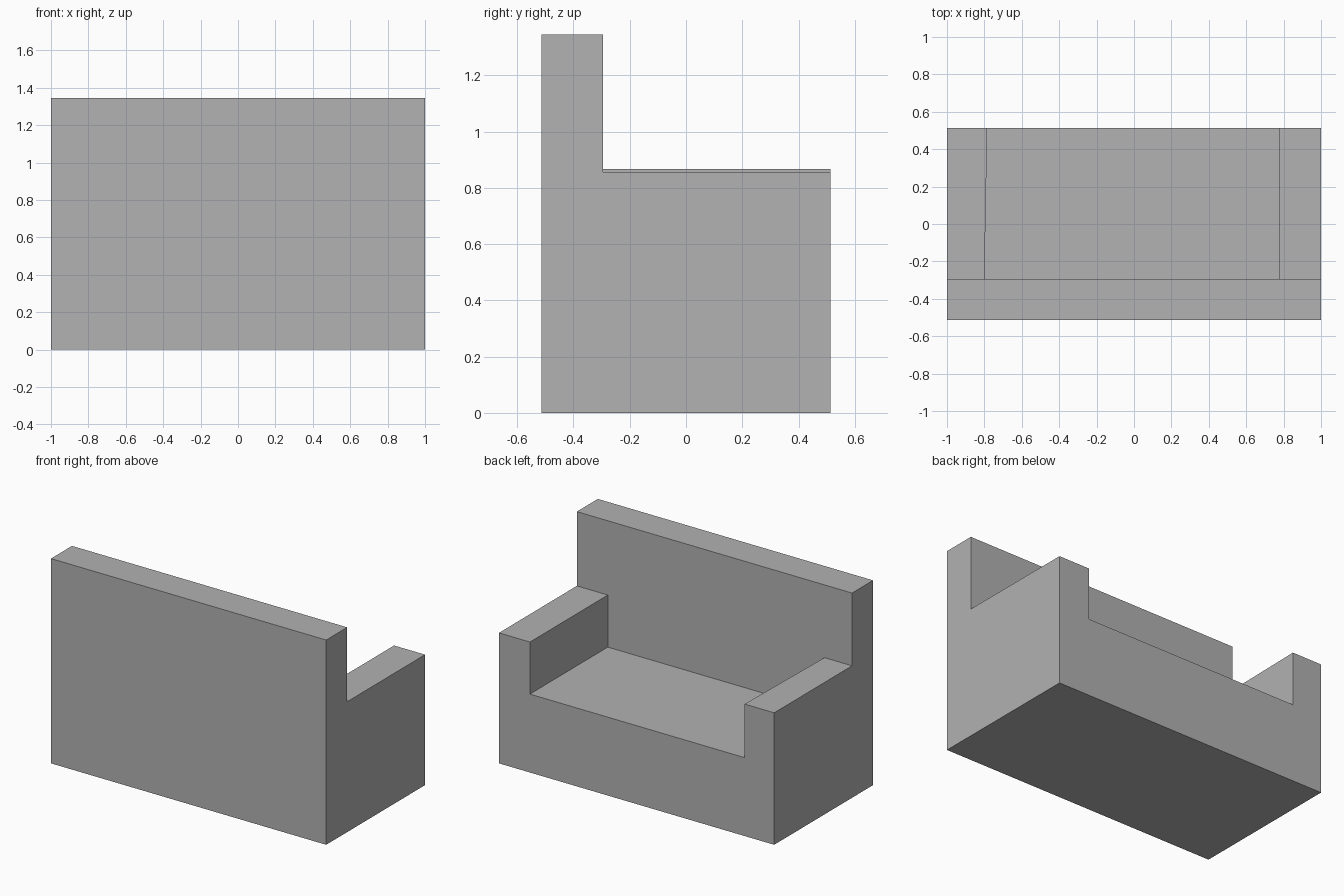
import bpy
import bmesh

cube = bpy.data.objects.get("Cube")
if cube:
    bpy.data.objects.remove(cube, do_unlink=True)

# Single upholstery colour
grey = bpy.data.materials.new("plain grey")
grey.use_nodes = True
colour = (0.445, 0.445, 0.445, 1.0)
grey.diffuse_color = colour
grey.node_tree.nodes["Principled BSDF"].inputs["Base Color"].default_value = colour

# Main dimensions
SIDE = 1.0
CLOSED_Y, OPEN_Y = -0.513, 0.513   # outer face of the backrest, open seat edge
BACK_Y = -0.295                    # inner face of the backrest
SEAT_TOP, BACK_TOP = 0.515, 1.345
LEFT_ARM_TOP, RIGHT_ARM_TOP = 0.857, 0.867
LEFT_INNER = 0.775                 # straight inner face of the left arm
RIGHT_INNER_BACK, RIGHT_INNER_OPEN = -0.80, -0.785   # slightly skewed inner face


def prism(name, plan, height):
    """Extrude a floor plan straight up from the ground."""
    bm = bmesh.new()
    base = bm.faces.new([bm.verts.new((x, y, 0)) for x, y in plan])
    top = bmesh.ops.extrude_face_region(bm, geom=[base], use_keep_orig=True)
    bmesh.ops.translate(bm, vec=(0, 0, height),
                        verts=[v for v in top["geom"] if isinstance(v, bmesh.types.BMVert)])
    bmesh.ops.recalc_face_normals(bm, faces=bm.faces)
    mesh = bpy.data.meshes.new(name)
    bm.to_mesh(mesh)
    bm.free()
    mesh.materials.append(grey)
    obj = bpy.data.objects.new(name, mesh)
    bpy.context.collection.objects.link(obj)
    return obj


def between(back_x, open_x):
    """Floor plan between two (low, high) x ranges, from backrest to open edge."""
    return [(back_x[0], BACK_Y), (back_x[1], BACK_Y),
            (open_x[1], OPEN_Y), (open_x[0], OPEN_Y)]


# Backrest across the full width
prism("backrest", [(-SIDE, CLOSED_Y), (SIDE, CLOSED_Y), (SIDE, BACK_Y), (-SIDE, BACK_Y)], BACK_TOP)

# Seat block between the arms
prism("seat", between((RIGHT_INNER_BACK, LEFT_INNER), (RIGHT_INNER_OPEN, LEFT_INNER)), SEAT_TOP)

# Arms
prism("left_arm", between((LEFT_INNER, SIDE), (LEFT_INNER, SIDE)), LEFT_ARM_TOP)
prism("right_arm", between((-SIDE, RIGHT_INNER_BACK), (-SIDE, RIGHT_INNER_OPEN)), RIGHT_ARM_TOP)
